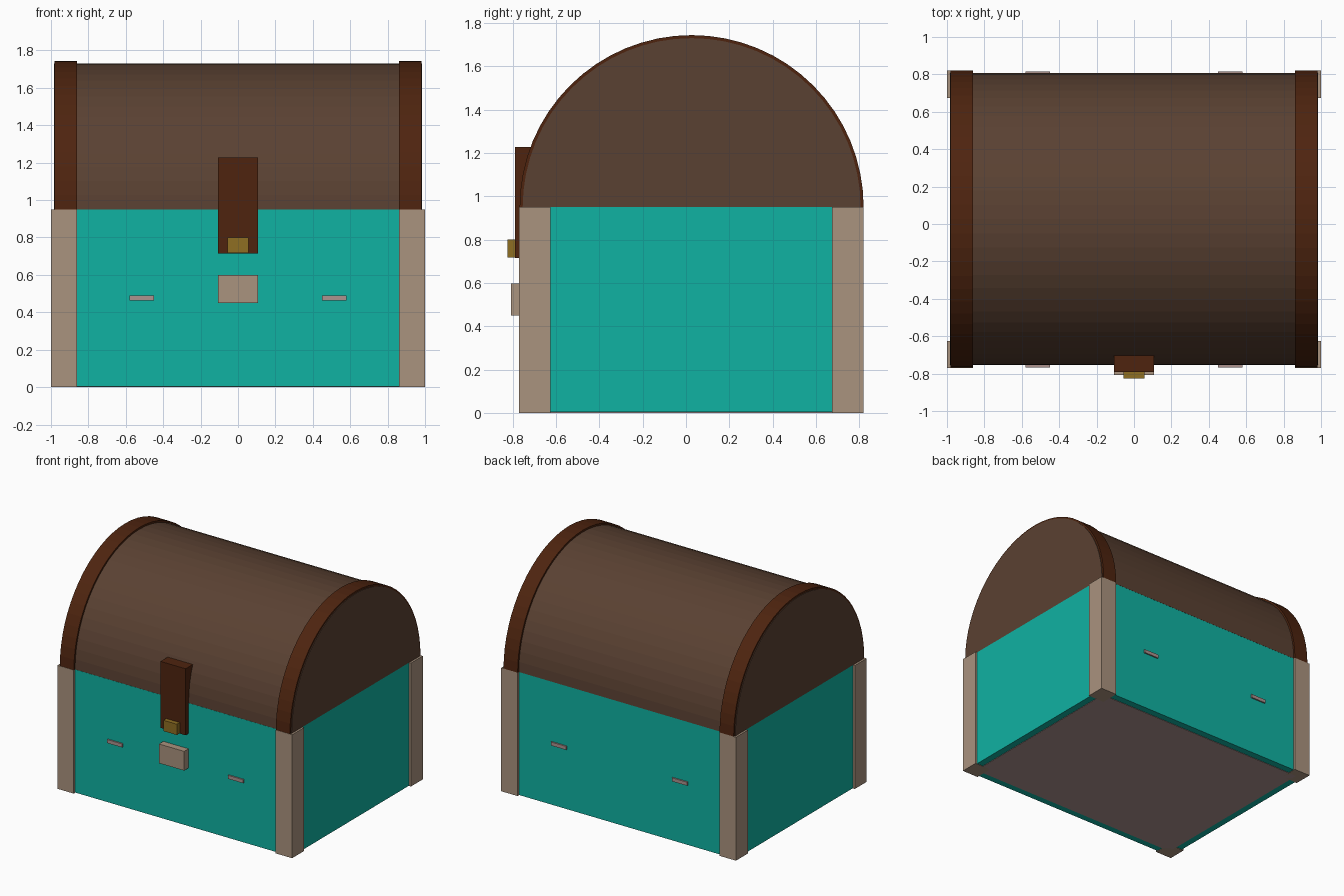
import bpy, bmesh, math

if "Cube" in bpy.data.objects:
    bpy.data.objects.remove(bpy.data.objects["Cube"])

def material(name, r, g, b):
    lin = [((c / 255 + 0.055) / 1.055) ** 2.4 if c > 10 else c / 255 / 12.92 for c in (r, g, b)]
    m = bpy.data.materials.new(name)
    m.diffuse_color = (*lin, 1)
    m.use_nodes = True
    m.node_tree.nodes["Principled BSDF"].inputs["Base Color"].default_value = m.diffuse_color
    return m

TEAL = material("teal panel", 16, 178, 162)
TAN = material("tan trim", 170, 147, 126)
PINK = material("pinkish base", 174, 147, 143)
WOOD = material("lid brown", 90, 65, 50)
DARK = material("dark brown strap", 78, 36, 15)
GOLD = material("gold", 142, 110, 34)

def finish(name, bm, mat):
    bmesh.ops.recalc_face_normals(bm, faces=bm.faces[:])
    me = bpy.data.meshes.new(name)
    bm.to_mesh(me)
    bm.free()
    me.materials.append(mat)
    ob = bpy.data.objects.new(name, me)
    bpy.context.collection.objects.link(ob)
    return ob

def box(name, mat, x0, x1, y0, y1, z0, z1):
    bm = bmesh.new()
    bmesh.ops.create_cube(bm, size=1)
    for v in bm.verts:
        v.co = (x1 if v.co.x > 0 else x0, y1 if v.co.y > 0 else y0, z1 if v.co.z > 0 else z0)
    return finish(name, bm, mat)

CY, CZ, SEG = 0.026, 0.95, 32

def half_drum(name, mat, x0, x1, r):
    # half-circle profile extruded along x
    bm = bmesh.new()
    ring = [bm.verts.new((x0, CY - r * math.cos(math.pi * i / SEG),
                          CZ + r * math.sin(math.pi * i / SEG))) for i in range(SEG + 1)]
    face = bm.faces.new(ring)
    ext = bmesh.ops.extrude_face_region(bm, geom=[face])
    for g in ext["geom"]:
        if isinstance(g, bmesh.types.BMVert):
            g.co.x = x1
    return finish(name, bm, mat)

# body and underside panel
box("body", TEAL, -0.985, 0.985, -0.755, 0.805, 0.003, 0.95)
box("bottom_panel", PINK, -0.93, 0.93, -0.70, 0.75, 0, 0.01)

# domed lid
half_drum("lid", WOOD, -0.985, 0.985, 0.78)

for s, side in ((-1, "left"), (1, "right")):
    # lid bands
    a, b = sorted((s * 0.86, s * 0.98))
    half_drum(side + "_lid_band", DARK, a, b, 0.794)
    # corner posts
    a, b = sorted((s * 0.86, s * 1.0))
    box(side + "_front_post", TAN, a, b, -0.77, -0.625, 0, 0.95)
    box(side + "_back_post", TAN, a, b, 0.675, 0.82, 0, 0.95)
    # small strips front and back
    a, b = sorted((s * 0.45, s * 0.58))
    box(side + "_front_strip", PINK, a, b, -0.766, -0.74, 0.463, 0.49)
    box(side + "_back_strip", PINK, a, b, 0.79, 0.816, 0.463, 0.49)

# hasp, clasp and lock plate
box("hasp", DARK, -0.107, 0.107, -0.79, -0.70, 0.715, 1.227)
box("clasp", GOLD, -0.057, 0.057, -0.825, -0.78, 0.717, 0.80)
box("lock_plate", TAN, -0.107, 0.107, -0.808, -0.74, 0.45, 0.598)
